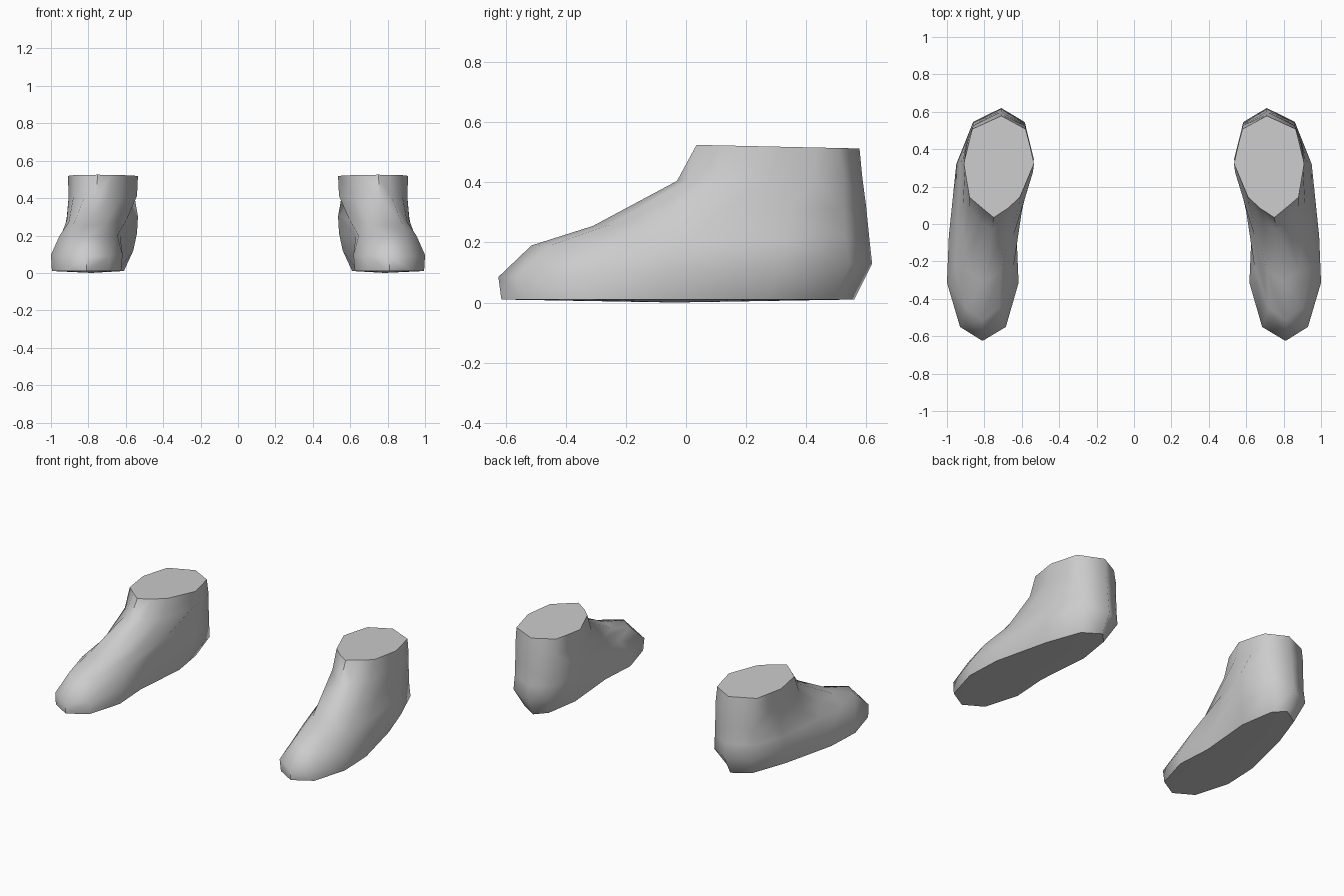
import bpy, bmesh, math

cube = bpy.data.objects.get("Cube")
if cube:
    bpy.data.objects.remove(cube, do_unlink=True)

grey = bpy.data.materials.new("plain_grey")
grey.use_nodes = True
grey.diffuse_color = (0.6, 0.6, 0.6, 1)
grey.node_tree.nodes["Principled BSDF"].inputs["Base Color"].default_value = (0.6, 0.6, 0.6, 1)

# Rings from sole to ankle:
# front tip (x, y, z), back (x, y, z), side stations (fraction of length), inner x, outer x
RINGS = [
    ((.81, -.615, .01), (.71, .56, .01), (.06, .25, .45, .75, .94),
     (.69, .625, .64, .61, .645), (.93, .995, .985, .90, .82)),
    ((.81, -.625, .085), (.71, .62, .13), (.06, .25, .45, .76, .94),
     (.685, .617, .63, .56, .585), (.93, 1.0, .99, .95, .86)),
    ((.81, -.515, .19), (.71, .61, .22), (.06, .25, .45, .75, .93),
     (.72, .645, .63, .54, .58), (.90, .955, .945, .93, .86)),
    ((.80, -.31, .255), (.71, .60, .32), (.06, .25, .45, .72, .92),
     (.715, .65, .595, .535, .58), (.88, .905, .915, .915, .86)),
    ((.76, -.03, .405), (.71, .587, .42), (.06, .20, .50, .74, .90),
     (.69, .615, .54, .555, .58), (.82, .88, .905, .895, .86)),
    ((.75, .035, .525), (.71, .578, .513), (.09, .20, .53, .72, .87),
     (.675, .61, .535, .558, .58), (.81, .88, .91, .885, .865)),
]


def ring_points(front, back, stations, inner, outer):
    """Closed loop: front tip, inner side, back, outer side."""
    def side(xs):
        return [(x, front[1] + f * (back[1] - front[1]), front[2] + f * (back[2] - front[2]))
                for f, x in zip(stations, xs)]
    return [front] + side(inner) + [back] + side(outer)[::-1]


def build_foot(name, sign):
    bm = bmesh.new()
    loops = [[bm.verts.new((sign * x, y, z)) for x, y, z in ring_points(*r)] for r in RINGS]
    n = len(loops[0])
    # Skin between neighbouring rings
    for low, high in zip(loops, loops[1:]):
        for i in range(n):
            j = (i + 1) % n
            bm.faces.new((low[i], low[j], high[j], high[i]))
    # Flat ankle cap and slightly bulging sole
    top = bm.faces.new(loops[-1])
    sole = bm.faces.new(loops[0])
    centre = bmesh.ops.poke(bm, faces=[sole])["verts"][0]
    centre.co.z = 0
    bmesh.ops.recalc_face_normals(bm, faces=bm.faces)
    mesh = bpy.data.meshes.new(name)
    bm.to_mesh(mesh)
    bm.free()
    mesh.materials.append(grey)
    obj = bpy.data.objects.new(name, mesh)
    bpy.context.collection.objects.link(obj)
    # Smooth skin, crisp ankle and sole rims
    bpy.ops.object.select_all(action='DESELECT')
    obj.select_set(True)
    bpy.context.view_layer.objects.active = obj
    bpy.ops.object.shade_smooth_by_angle(angle=math.radians(58))


for name, sign in (("left_foot", 1), ("right_foot", -1)):
    build_foot(name, sign)
